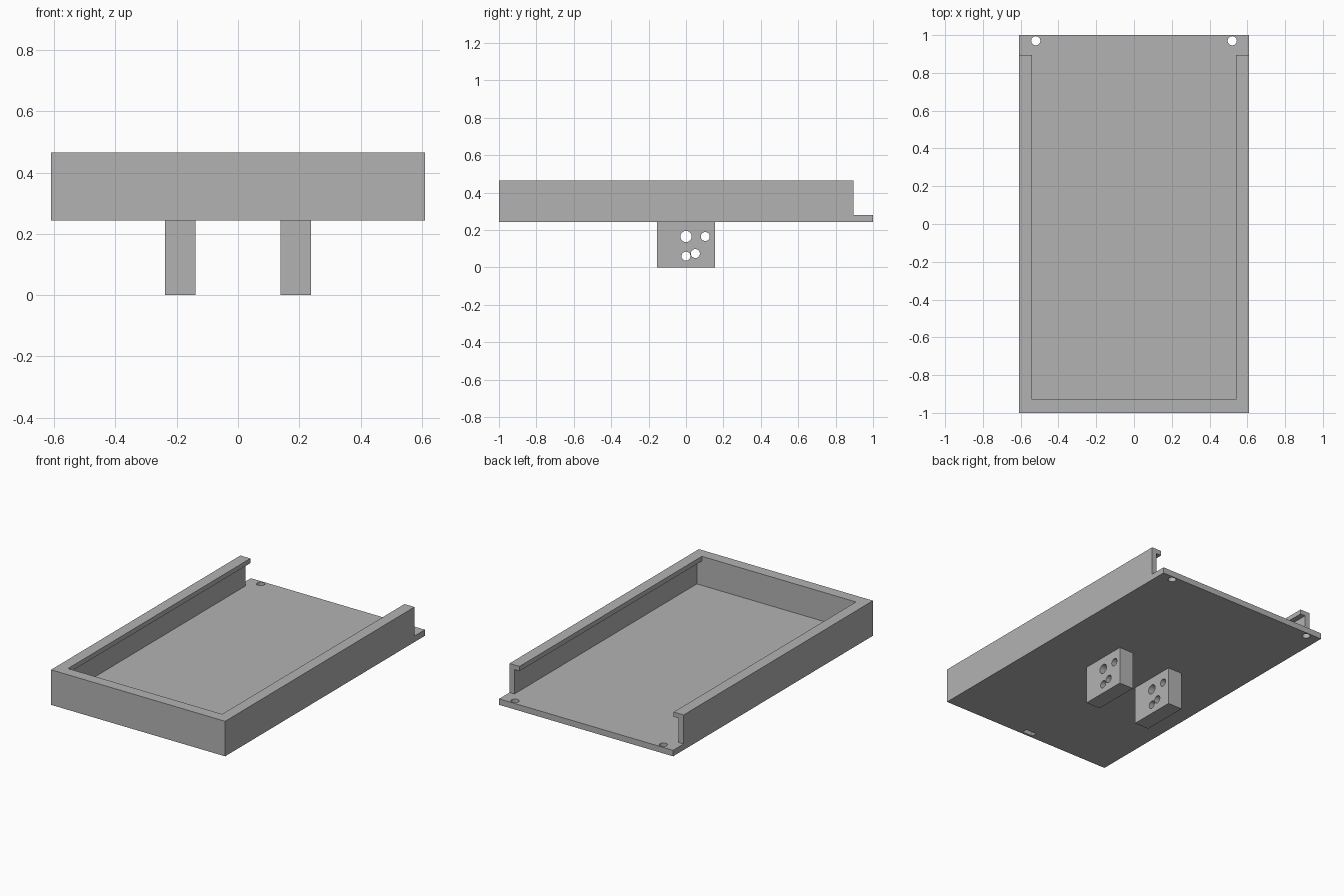
import bpy
from math import pi

# Remove the default cube
cube = bpy.data.objects.get("Cube")
if cube:
    bpy.data.objects.remove(cube, do_unlink=True)

# Single plain grey
grey = bpy.data.materials.new("plain grey")
grey.use_nodes = True
colour = (0.45, 0.45, 0.45, 1)
grey.diffuse_color = colour
grey.node_tree.nodes["Principled BSDF"].inputs["Base Color"].default_value = colour


def box(name, x, y, z):
    """Box from (min, max) pairs."""
    centre = [sum(r) / 2 for r in (x, y, z)]
    bpy.ops.mesh.primitive_cube_add(size=1, location=centre)
    ob = bpy.context.object
    ob.name = name
    ob.scale = [r[1] - r[0] for r in (x, y, z)]
    bpy.ops.object.transform_apply(location=False, rotation=False)
    ob.data.materials.append(grey)
    return ob


def rod(name, centre, radius, depth, along_x=False):
    bpy.ops.mesh.primitive_cylinder_add(
        vertices=32, radius=radius, depth=depth, location=centre,
        rotation=(0, pi / 2 if along_x else 0, 0))
    ob = bpy.context.object
    ob.name = name
    ob.data.materials.append(grey)
    return ob


def cut(target, cutters):
    """Subtract each cutter, then discard it."""
    bpy.context.view_layer.objects.active = target
    for c in cutters:
        c.hide_render = True
        mod = target.modifiers.new("cut", 'BOOLEAN')
        mod.operation = 'DIFFERENCE'
        mod.solver = 'EXACT'
        mod.object = c
        bpy.ops.object.modifier_apply(modifier=mod.name)
        bpy.data.objects.remove(c, do_unlink=True)


def smooth(ob):
    bpy.ops.object.select_all(action='DESELECT')
    ob.select_set(True)
    bpy.context.view_layer.objects.active = ob
    bpy.ops.object.shade_smooth_by_angle()


W, BASE, FLOOR, TOP = 0.61, 0.243, 0.281, 0.465

# Tray: cavity under side lips, top opening, open rear, screw holes, front slot
tray = box("tray", (-W, W), (-1, 1), (BASE, TOP))
cut(tray, [
    box("cavity", (-0.575, 0.575), (-0.93, 1.2), (FLOOR, 0.435)),
    box("opening", (-0.54, 0.54), (-0.93, 1.2), (0.4, 0.6)),
    box("rear_notch", (-1, 1), (0.895, 1.2), (FLOOR, 0.6)),
    box("latch_slot", (-0.037, 0.037), (-0.985, -0.95), (0.1, 0.34)),
    rod("screw_hole_right", (-0.52, 0.97, FLOOR), 0.024, 0.3),
    rod("screw_hole_left", (0.52, 0.97, FLOOR), 0.024, 0.3),
])
smooth(tray)

# Mounting blocks with cross-drilled holes: (y, z, radius)
HOLES = [(0, 0.165, 0.03), (0.103, 0.165, 0.024),
         (0, 0.06, 0.024), (0.05, 0.074, 0.024)]
for side, sign in (("right", -1), ("left", 1)):
    block = box("mounting_block_" + side, sorted((sign * 0.138, sign * 0.239)),
                (-0.154, 0.154), (0, BASE))
    cut(block, [rod("drill", (sign * 0.19, y, z), r, 0.3, True)
                for y, z, r in HOLES])
    smooth(block)
